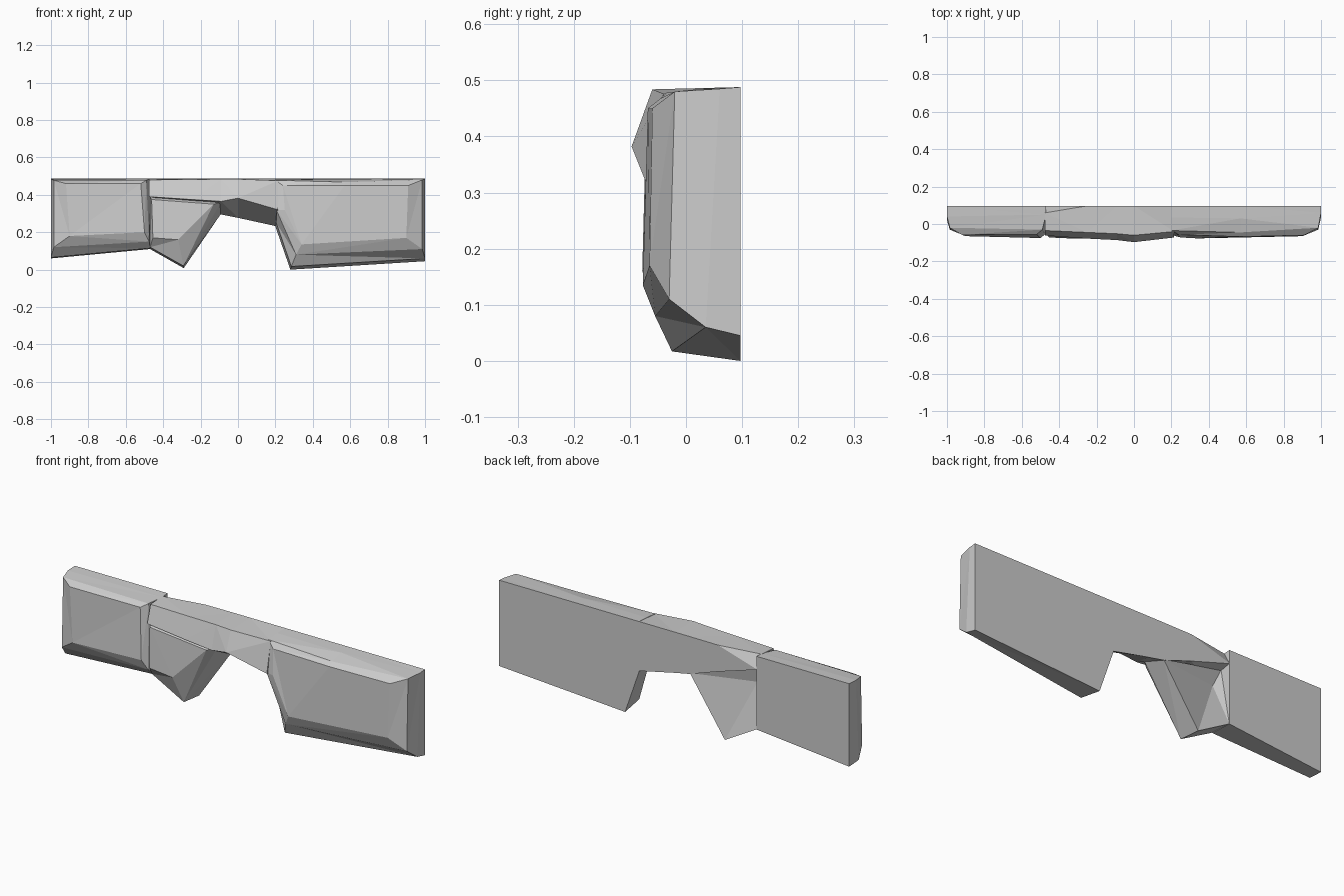
import bpy, bmesh


def loft(name, rings, back_apex=None):
    """Skin matching rings of (x, y, z) points; the first ring may dip to an apex."""
    bm = bmesh.new()
    loops = [[bm.verts.new(p) for p in ring] for ring in rings]
    n = len(loops[0])
    for a, b in zip(loops, loops[1:]):
        for i in range(n):
            j = (i + 1) % n
            bm.faces.new((a[i], a[j], b[j], b[i]))
    if back_apex:
        v = bm.verts.new(back_apex)
        for i in range(n):
            bm.faces.new((loops[0][i], loops[0][(i + 1) % n], v))
    else:
        bm.faces.new(loops[0])
    bm.faces.new(loops[-1])
    bmesh.ops.triangulate(bm, faces=bm.faces[:])
    bmesh.ops.recalc_face_normals(bm, faces=bm.faces[:])
    mesh = bpy.data.meshes.new(name)
    bm.to_mesh(mesh)
    bm.free()
    obj = bpy.data.objects.new(name, mesh)
    bpy.context.collection.objects.link(obj)
    return obj


B = 0.097  # flat back plane

# Long right-hand slab, chipped in steps from back to front
loft("right_slab", [
    [(.2, B, .488), (.57, B, .488), (1, B, .488), (1, B, .045), (.28, B, 0), (.2, B, .23)],
    [(.2, .035, .485), (.57, .03, .485), (1, .06, .485), (1, .035, .06), (.285, -.025, .017), (.205, .0, .25)],
    [(.2, -.035, .478), (.57, -.045, .468), (.985, -.02, .48), (.985, -.03, .11), (.31, -.055, .08), (.205, -.06, .32)],
    [(.24, -.057, .45), (.57, -.068, .45), (.91, -.06, .45), (.9, -.065, .17), (.34, -.077, .135), (.25, -.072, .32)],
])

# Left-hand slab with a sloping underside
loft("left_slab", [
    [(-1, B, .488), (-.47, B, .488), (-.47, B, .11), (-1, B, .06)],
    [(-1, .04, .485), (-.47, .05, .485), (-.47, -.02, .115), (-1, .02, .065)],
    [(-.985, -.02, .478), (-.49, -.03, .478), (-.475, -.055, .15), (-.985, -.03, .12)],
    [(-.92, -.058, .46), (-.52, -.055, .46), (-.5, -.075, .2), (-.9, -.065, .18)],
])

# Bridge: cross-sections along x, ordered back top, front top, front edge, back bottom
loft("bridge", [
    [(-.475, .06, .486), (-.475, -.035, .48), (-.475, -.062, .39), (-.475, B, .42)],
    [(-.25, B, .487), (-.25, -.045, .482), (-.25, -.078, .375), (-.25, B, .35)],
    [(-.09, B, .488), (-.09, -.052, .484), (-.09, -.086, .365), (-.09, B, .295)],
    [(0, B, .488), (0, -.06, .484), (0, -.097, .382), (0, B, .277)],
    [(.215, B, .488), (.215, -.04, .476), (.215, -.072, .32), (.215, B, .23)],
])

# Hanging pointed stone, hollowed at the back
loft("hanging_stone", [
    [(-.47, .04, .41), (-.09, B, .3), (-.29, B, .008), (-.47, B, .11)],
    [(-.47, -.03, .39), (-.09, -.04, .36), (-.292, -.025, .02), (-.47, -.03, .12)],
    [(-.462, -.06, .375), (-.13, -.073, .35), (-.32, -.078, .16), (-.455, -.072, .17)],
], back_apex=(-.43, .03, .32))
